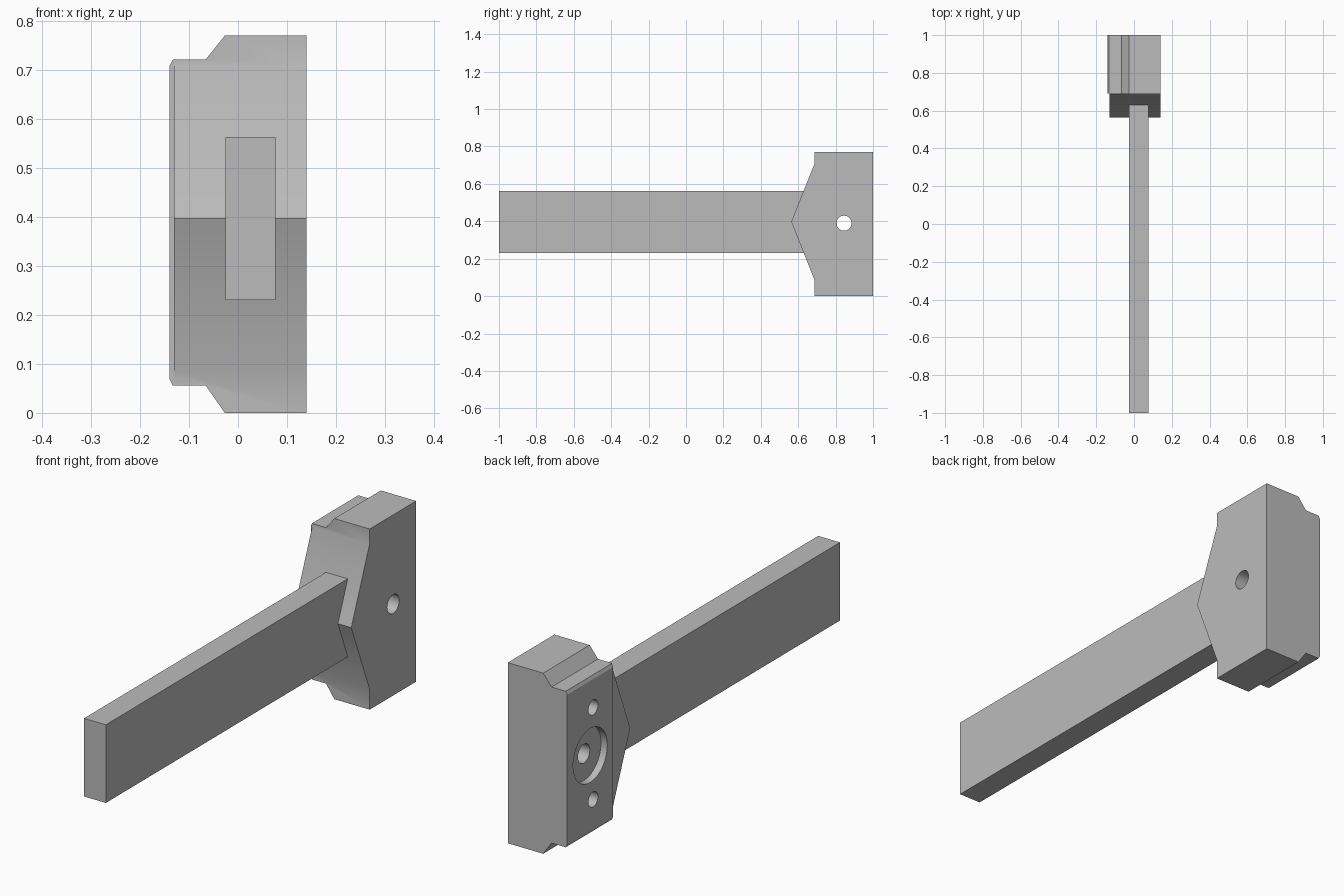
import bpy, bmesh, math
from mathutils import Matrix, Vector

if "Cube" in bpy.data.objects:
    bpy.data.objects.remove(bpy.data.objects["Cube"])

steel = bpy.data.materials.new("plain grey")
steel.use_nodes = True
steel.diffuse_color = (0.5, 0.5, 0.5, 1)
steel.node_tree.nodes["Principled BSDF"].inputs["Base Color"].default_value = (0.5, 0.5, 0.5, 1)


def make_object(name, bm):
    bmesh.ops.recalc_face_normals(bm, faces=bm.faces)
    mesh = bpy.data.meshes.new(name)
    bm.to_mesh(mesh)
    bm.free()
    mesh.materials.append(steel)
    ob = bpy.data.objects.new(name, mesh)
    bpy.context.collection.objects.link(ob)
    return ob


def extrude(name, points, depth):
    """Close a loop of 3D points and sweep it along the depth vector."""
    bm = bmesh.new()
    face = bm.faces.new([bm.verts.new(p) for p in points])
    swept = bmesh.ops.extrude_face_region(bm, geom=[face])
    verts = [v for v in swept["geom"] if isinstance(v, bmesh.types.BMVert)]
    bmesh.ops.translate(bm, verts=verts, vec=Vector(depth))
    return make_object(name, bm)


def box(name, x0, x1, y0, y1, z0, z1):
    base = [(x0, y0, z0), (x1, y0, z0), (x1, y1, z0), (x0, y1, z0)]
    return extrude(name, base, (0, 0, z1 - z0))


def drill(name, y, z, radius, x0, x1):
    bm = bmesh.new()
    place = Matrix.Translation(((x0 + x1) / 2, y, z)) @ Matrix.Rotation(math.pi / 2, 4, "Y")
    bmesh.ops.create_cone(bm, cap_ends=True, segments=48, radius1=radius,
                          radius2=radius, depth=x1 - x0, matrix=place)
    return make_object(name, bm)


def boolean(target, cutter, operation="DIFFERENCE"):
    mod = target.modifiers.new(cutter.name, "BOOLEAN")
    mod.operation = operation
    mod.solver = "EXACT"
    mod.object = cutter
    bpy.context.view_layer.objects.active = target
    bpy.ops.object.modifier_apply(modifier=mod.name)
    bpy.data.objects.remove(cutter)


# Head: stepped front outline crossed with the pointed side outline
TOP = 0.77
half = [(0.14, TOP), (-0.027, TOP), (-0.066, 0.721), (-0.133, 0.721), (-0.14, 0.708)]
outline = half + [(x, TOP + 0.007 * (x < -0.05) - z) for x, z in reversed(half)]
head = extrude("head", [(x, 0.5, z) for x, z in outline], (0, 0.5, 0))
side = [(1.1, -0.1), (0.687, -0.1), (0.687, 0.086), (0.563, 0.397),
        (0.687, 0.708), (0.687, 0.9), (1.1, 0.9)]
boolean(head, extrude("side_outline", [(-0.3, y, z) for y, z in side], (0.6, 0, 0)), "INTERSECT")

# Wedge sits slightly inside the raised pad
boolean(head, box("pad_relief", -0.2, -0.131, 0.4, 0.69, -0.1, 0.9))

# Through hole, counterbore and two blind holes
boolean(head, drill("counterbore", 0.845, 0.39, 0.115, -0.2, -0.11))
boolean(head, drill("bolt_hole", 0.845, 0.39, 0.04, -0.2, 0.2))
for z in (0.195, 0.587):
    boolean(head, drill("pin_hole", 0.825, z, 0.032, -0.2, -0.04))

# Rectangular shank running into the head
shank = box("shank", -0.026, 0.077, -1, 0.68, 0.23, 0.563)

for ob in (head, shank):
    bpy.ops.object.select_all(action="DESELECT")
    ob.select_set(True)
    bpy.context.view_layer.objects.active = ob
    bpy.ops.object.shade_smooth_by_angle(angle=math.radians(26))
